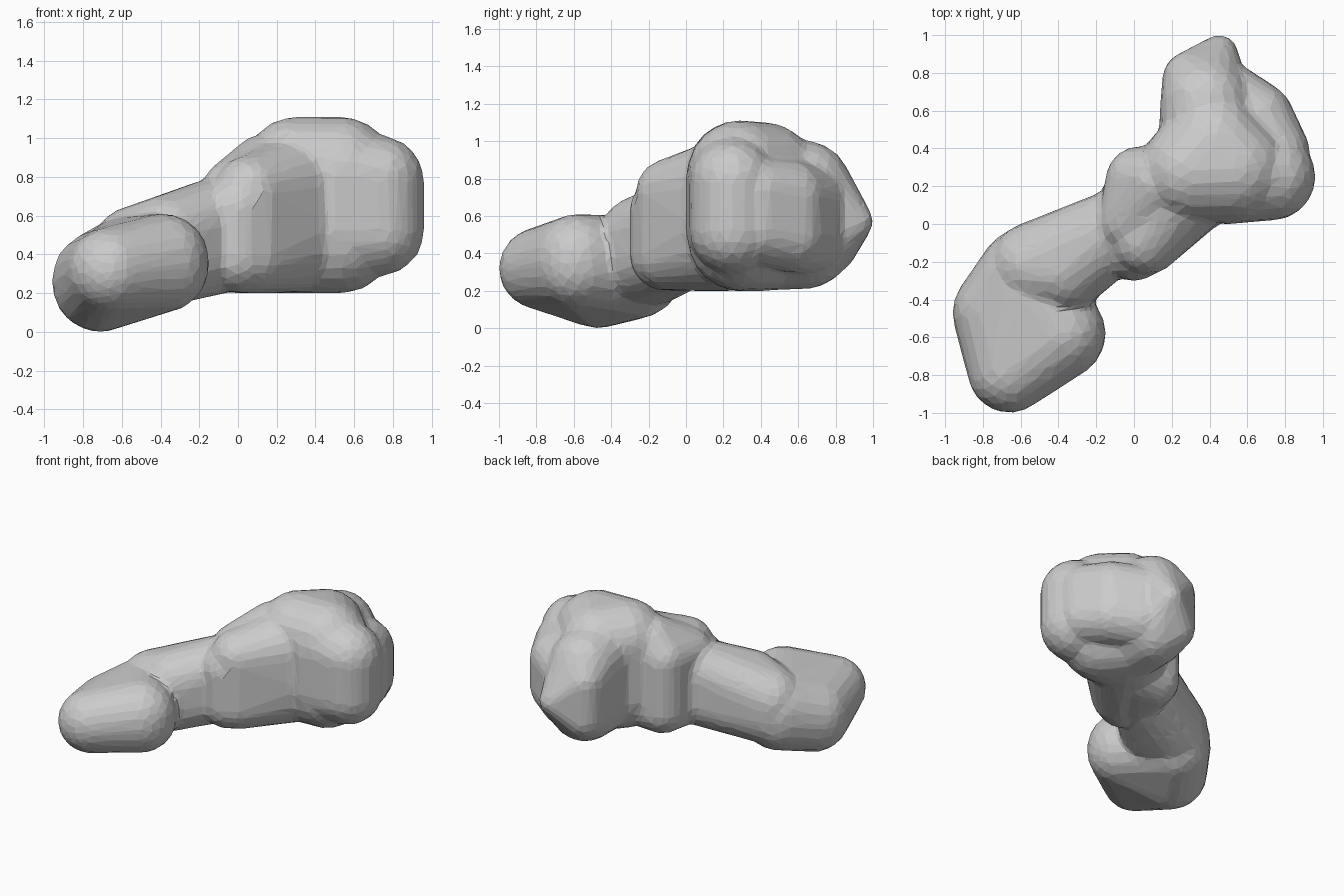
import bpy, bmesh
from mathutils import Matrix

if "Cube" in bpy.data.objects:
    bpy.data.objects.remove(bpy.data.objects["Cube"])

bm = bmesh.new()


def lobe(*columns):
    """Convex hull around upright round-ended columns (x, y, bottom, top, radius)."""
    tmp = bmesh.new()
    for x, y, low, high, r in columns:
        for z in (low + r, high - r):
            bmesh.ops.create_icosphere(tmp, subdivisions=3, radius=r,
                                       matrix=Matrix.Translation((x, y, z)))
    verts = [bm.verts.new(v.co) for v in tmp.verts]
    tmp.free()
    res = bmesh.ops.convex_hull(bm, input=verts)
    junk = {g for g in res["geom_interior"] + res["geom_unused"]
            if isinstance(g, bmesh.types.BMVert)}
    bmesh.ops.delete(bm, geom=list(junk), context='VERTS')


# low front lobe and the shoulder behind it
lobe((-.71, -.47, 0, .52, .25), (-.66, -.78, .1, .54, .22), (-.39, -.58, .1, .61, .24),
     (-.57, -.27, .05, .6, .25))
lobe((-.53, -.22, .1, .65, .23), (-.36, -.24, .14, .71, .22), (-.08, -.02, .2, .81, .21))
# neck: front bulge, back bulge and slanted web into the body
lobe((0, -.11, .2, .82, .19))
lobe((.03, .23, .2, .92, .18), (-.01, .02, .2, .9, .18), (.14, .22, .2, 1.02, .2))
lobe((.06, -.08, .2, .91, .19), (.4, .09, .43, .67, .1), (.3, .25, .2, 1.03, .28))
# main body with its right, back and corner bulges
lobe((.3, .28, .2, 1.11, .27), (.53, .29, .2, 1.11, .28), (.42, .42, .2, 1.1, .27))
lobe((.73, .25, .29, 1.01, .23), (.5, .27, .25, 1.08, .27))
lobe((.38, .64, .21, 1, .24), (.45, .9, .47, .67, .1), (.4, .4, .2, 1.05, .27),
     (.31, .76, .29, .86, .16))
lobe((.65, .55, .3, .9, .2), (.5, .65, .28, .88, .2), (.74, .38, .34, .92, .19))

mesh = bpy.data.meshes.new("lumpy_body")
bm.to_mesh(mesh)
bm.free()
body = bpy.data.objects.new("lumpy_body", mesh)
bpy.context.collection.objects.link(body)

# fuse the lobes, then reduce to coarse flat facets
fuse = body.modifiers.new("fuse", 'REMESH')
fuse.mode = 'VOXEL'
fuse.voxel_size = 0.025
facet = body.modifiers.new("facet", 'DECIMATE')
facet.ratio = 0.09
